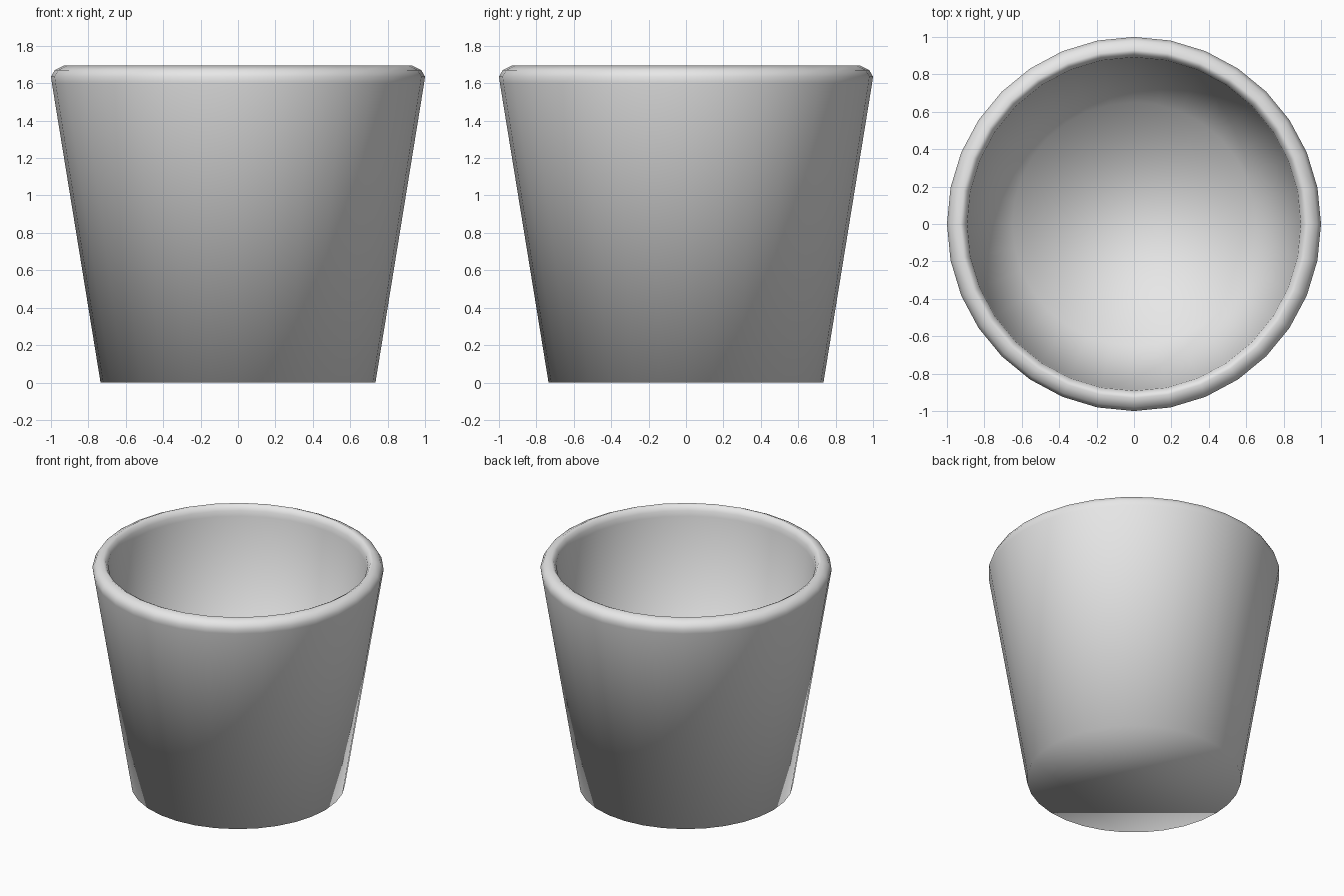
import bpy, bmesh
from math import cos, sin, tau

cube = bpy.data.objects.get("Cube")
if cube:
    bpy.data.objects.remove(cube, do_unlink=True)

SIDES = 32


def material(name, rgb):
    mat = bpy.data.materials.new(name)
    mat.use_nodes = True
    color = (*rgb, 1)
    mat.diffuse_color = color
    mat.node_tree.nodes["Principled BSDF"].inputs["Base Color"].default_value = color
    return mat


def lathe(name, profile, mat):
    """Revolve a (radius, z) profile and cap both of its ends."""
    bm = bmesh.new()
    rings = [[bm.verts.new((r * cos(tau * i / SIDES), r * sin(tau * i / SIDES), z))
              for i in range(SIDES)] for r, z in profile]
    for low, high in zip(rings, rings[1:]):
        for i in range(SIDES):
            j = (i + 1) % SIDES
            bm.faces.new((low[i], low[j], high[j], high[i]))
    bm.faces.new(rings[0][::-1])
    bm.faces.new(rings[-1])
    for face in bm.faces:
        face.smooth = True
    mesh = bpy.data.meshes.new(name)
    bm.to_mesh(mesh)
    bm.free()
    mesh.materials.append(mat)
    obj = bpy.data.objects.new(name, mesh)
    bpy.context.collection.objects.link(obj)
    return obj


# Tapered cup: outer wall, rounded lip, inner wall and floor
profile = [(0.735, 0), (0.995, 1.6), (1.0, 1.635), (0.98, 1.67), (0.93, 1.695),
           (0.91, 1.685), (0.892, 1.655), (0.888, 1.615), (0.65, 0.1)]
lathe("cup", profile, material("light grey", (0.8, 0.8, 0.8)))
